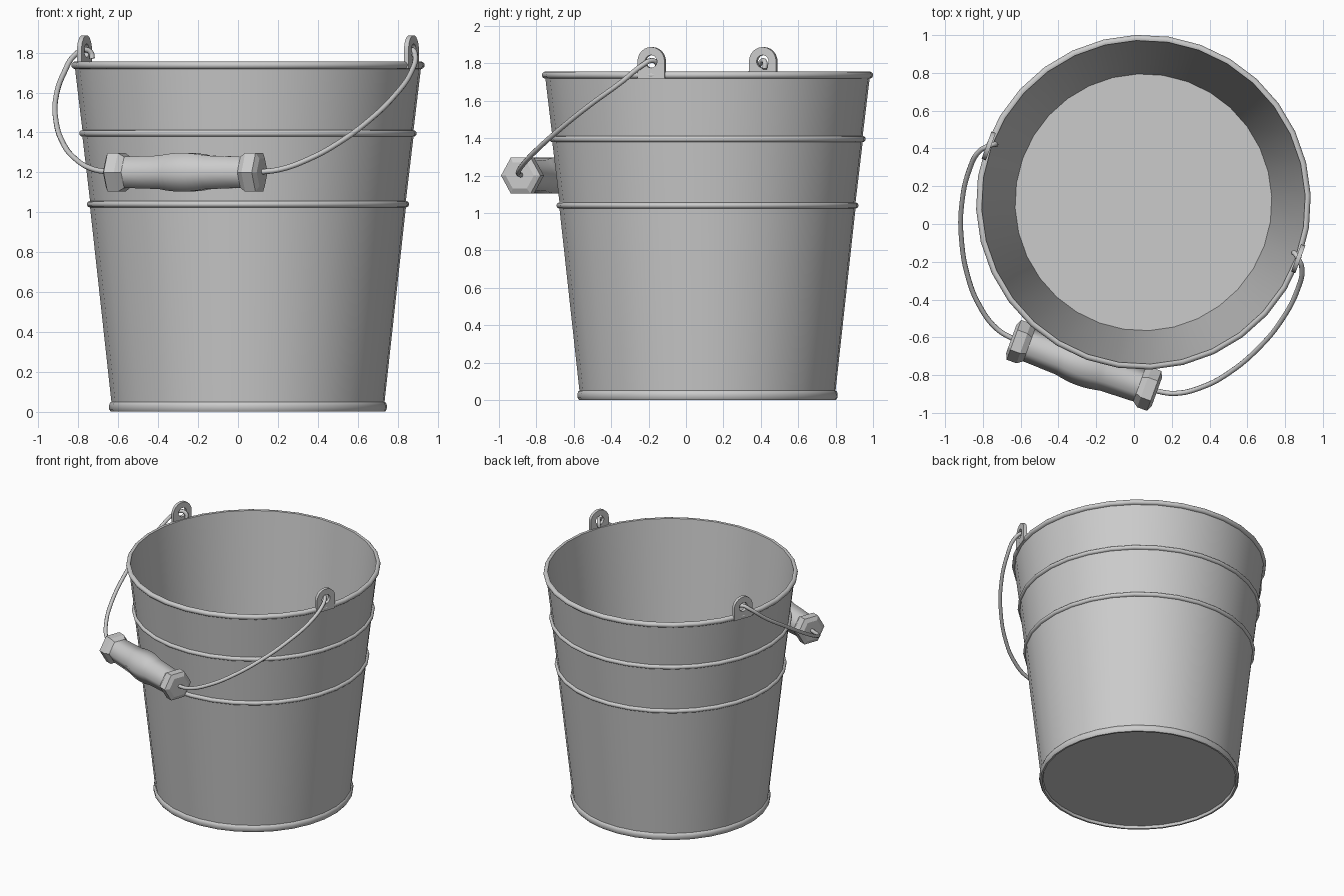
import bpy, bmesh, math
from mathutils import Matrix

if "Cube" in bpy.data.objects:
    bpy.data.objects.remove(bpy.data.objects["Cube"], do_unlink=True)

SEGMENTS = 32
PLACE = Matrix.Translation((0.05, 0.115, 0)) @ Matrix.Rotation(math.radians(-20), 4, 'Z')

metal = bpy.data.materials.new("galvanised_grey")
metal.use_nodes = True
GREY = (0.6, 0.6, 0.6, 1)
metal.diffuse_color = GREY
metal.node_tree.nodes["Principled BSDF"].inputs["Base Color"].default_value = GREY


def finish(name, data, angle=None):
    """Link an object, turn it with the bucket and shade it."""
    obj = bpy.data.objects.new(name, data)
    bpy.context.collection.objects.link(obj)
    data.materials.append(metal)
    obj.matrix_world = PLACE
    bpy.ops.object.select_all(action='DESELECT')
    obj.select_set(True)
    bpy.context.view_layer.objects.active = obj
    if angle:
        bpy.ops.object.shade_smooth_by_angle(angle=math.radians(angle))
    return obj


def to_mesh(bm, name):
    bmesh.ops.remove_doubles(bm, verts=bm.verts, dist=0.0001)
    bmesh.ops.recalc_face_normals(bm, faces=bm.faces)
    mesh = bpy.data.meshes.new(name)
    bm.to_mesh(mesh)
    bm.free()
    return mesh


def lathe(profile, sides):
    """Revolve (radius, height) points about z."""
    bm = bmesh.new()
    rings = []
    for r, z in profile:
        rings.append([bm.verts.new((r * math.cos(math.tau * i / sides),
                                    r * math.sin(math.tau * i / sides), z))
                      for i in range(sides)])
    for a, b in zip(rings, rings[1:]):
        for i in range(sides):
            j = (i + 1) % sides
            bm.faces.new((a[i], a[j], b[j], b[i]))
    return bm


def wall(z):
    """Outer radius of the tapered wall."""
    return 0.68 + 0.108 * z


def bead(z, size):
    """Half-round ridge on the wall."""
    steps = [math.radians(a) for a in range(-90, 91, 30)]
    return [(wall(z) + size * math.cos(a), z + size * math.sin(a)) for a in steps]


# Bucket: recessed base, ridges, rolled rim, inner wall and floor
profile = [(0, 0.02), (0.67, 0.02), (0.675, 0.0), (0.688, 0.0)]
profile += [(0.696, 0.012), (0.697, 0.032), (0.692, 0.045), (wall(0.05), 0.05)]
profile += bead(1.04, 0.016) + bead(1.395, 0.016) + bead(1.737, 0.019)
profile += [(0.857, 1.753), (0.68, 0.032), (0, 0.032)]
finish("bucket", to_mesh(lathe(profile, SEGMENTS), "bucket"), 40)

# Grip: six-sided, swollen middle with flat flanged ends
half = [(0.0, 0.41), (0.08, 0.41), (0.112, 0.395), (0.112, 0.34), (0.09, 0.31)]
middle = [(0.09 + 0.022 * math.cos(math.pi * k / 10), 0.031 * k) for k in range(-4, 5)]
grip_profile = [(r, -z) for r, z in half] + middle + half[::-1]
bm = lathe(grip_profile, 6)
bmesh.ops.remove_doubles(bm, verts=bm.verts, dist=0.0001)
for f in bm.faces:
    f.smooth = True
for e in bm.edges:
    e.smooth = not all(abs(v.co.z) > 0.305 for v in e.verts)
bmesh.ops.transform(bm, verts=bm.verts,
                    matrix=Matrix.Translation((0, -0.919, 1.2))
                    @ Matrix.Rotation(math.pi / 2, 4, 'Y')
                    @ Matrix.Rotation(math.pi / 2, 4, 'Z'))
finish("grip", to_mesh(bm, "grip"))


def ear(name, side):
    """Upright lug with a round hole."""
    bm = bmesh.new()
    count, outer, hole, thick = 24, 0.077, 0.034, 0.024
    loops = []
    for x in (-thick / 2, thick / 2):
        rim, inner = [], []
        for i in range(count):
            c, s = math.cos(math.tau * i / count), math.sin(math.tau * i / count)
            y, z = outer * c, outer * s
            if s < 0:
                y = outer * max(-1, min(1, c * 1.415))
                z = -0.09 * min(1, -s * 1.415)
            rim.append(bm.verts.new((side * 0.872 + x, y, 1.81 + z)))
            inner.append(bm.verts.new((side * 0.872 + x, hole * c, 1.81 + hole * s)))
        loops += [rim, inner]
    order = [loops[0], loops[1], loops[3], loops[2]]
    for a, b in zip(order, order[1:] + order[:1]):
        for i in range(count):
            j = (i + 1) % count
            bm.faces.new((a[i], a[j], b[j], b[i]))
    finish(name, to_mesh(bm, name), 35)


def bail(name, side):
    """Wire from the grip up to the ear, hooked through its hole."""
    sweep = [(0.38, 0.919), (0.5, 0.895), (0.63, 0.81), (0.737, 0.69),
             (0.84, 0.51), (0.9, 0.34), (0.925, 0.15)]
    points = [(t, -n, 1.8 - 0.653 * n) for t, n in sweep]
    points += [(0.907, -0.04, 1.79), (0.872, 0, 1.815), (0.845, 0.02, 1.80), (0.838, 0.02, 1.77)]
    curve = bpy.data.curves.new(name, 'CURVE')
    curve.dimensions = '3D'
    curve.bevel_depth = 0.0135
    curve.bevel_resolution = 2
    curve.resolution_u = 6
    curve.use_fill_caps = True
    spline = curve.splines.new('BEZIER')
    spline.bezier_points.add(len(points) - 1)
    for p, (x, y, z) in zip(spline.bezier_points, points):
        p.co = (side * x, y, z)
        p.handle_left_type = p.handle_right_type = 'AUTO'
    finish(name, curve)
    bpy.ops.object.convert(target='MESH')
    bpy.ops.object.shade_smooth_by_angle(angle=math.radians(50))


# Ears and wires on both sides
for label, side in (("left", 1), ("right", -1)):
    ear(label + "_ear", side)
    bail(label + "_wire", side)
